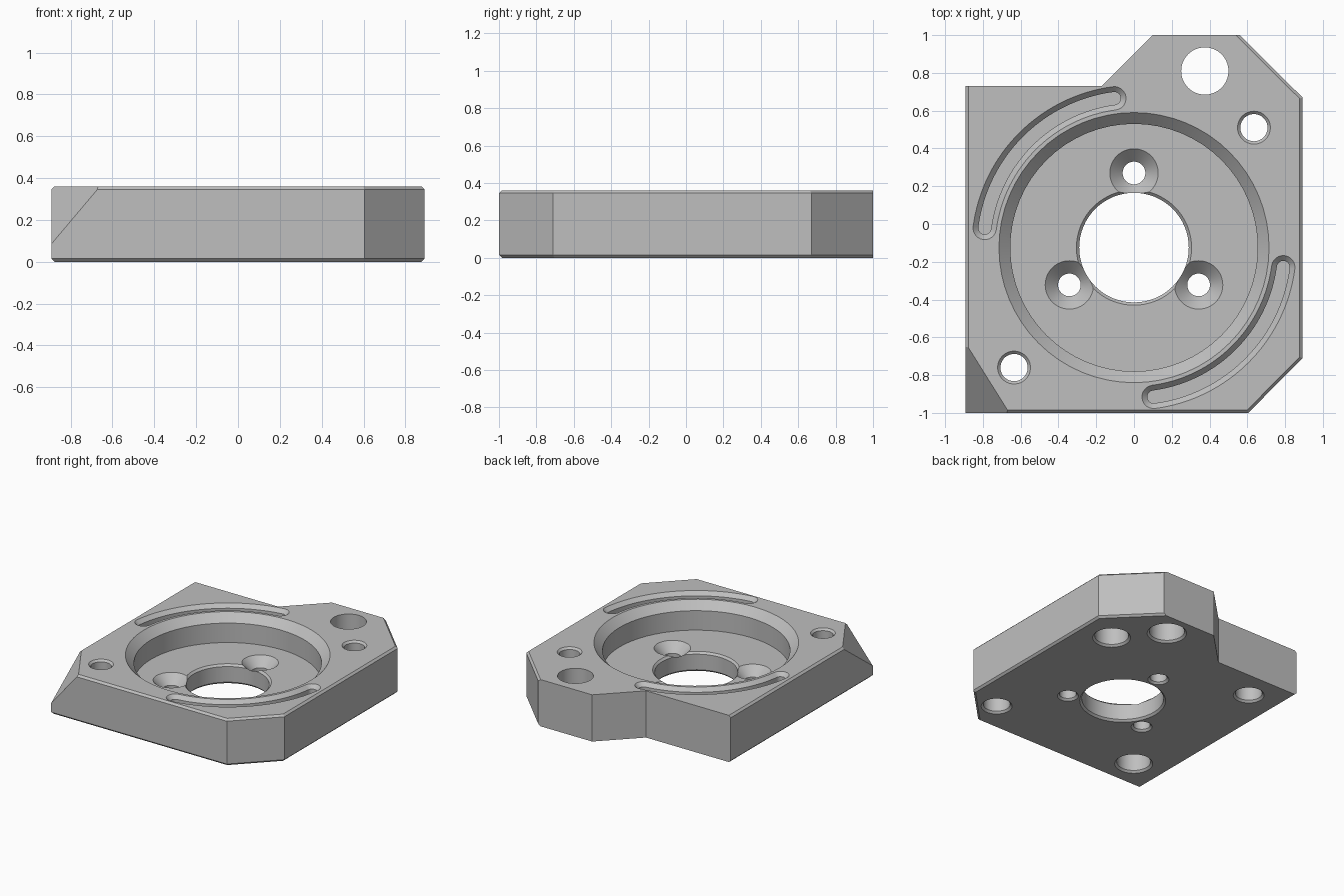
import bpy
import bmesh
from math import cos, sin, pi, radians
from mathutils import Vector

if "Cube" in bpy.data.objects:
    bpy.data.objects.remove(bpy.data.objects["Cube"])

HEIGHT = 0.36
FLOOR = 0.15          # floor of the round recess
EDGE = 0.015          # small chamfer
CENTRE = (0, -0.125)  # axis of the recess and bore

metal = bpy.data.materials.new("grey metal")
metal.use_nodes = True
colour = (0.52, 0.52, 0.52, 1)
metal.diffuse_color = colour
metal.node_tree.nodes["Principled BSDF"].inputs["Base Color"].default_value = colour


def make_object(name, bm):
    bmesh.ops.recalc_face_normals(bm, faces=bm.faces)
    mesh = bpy.data.meshes.new(name)
    bm.to_mesh(mesh)
    bm.free()
    mesh.materials.append(metal)
    ob = bpy.data.objects.new(name, mesh)
    bpy.context.collection.objects.link(ob)
    return ob


def loft(name, rings):
    """Closed solid through a stack of rings with equal point counts."""
    bm = bmesh.new()
    loops = [[bm.verts.new(p) for p in ring] for ring in rings]
    n = len(loops[0])
    for low, high in zip(loops, loops[1:]):
        for i in range(n):
            j = (i + 1) % n
            bm.faces.new((low[i], low[j], high[j], high[i]))
    bm.faces.new(loops[0][::-1])
    bm.faces.new(loops[-1])
    return make_object(name, bm)


def circle(centre, r, z, n=64):
    return [(centre[0] + r * cos(2 * pi * i / n),
             centre[1] + r * sin(2 * pi * i / n), z) for i in range(n)]


def slot_ring(start, end, half, z, radius=0.797):
    """Outline of a curved slot with round ends."""
    pts = []

    def arc(centre, r, a, b, steps):
        for i in range(steps + 1):
            t = radians(a + (b - a) * i / steps)
            pts.append((centre[0] + r * cos(t), centre[1] + r * sin(t), z))

    def on_path(a):
        return (CENTRE[0] + radius * cos(radians(a)),
                CENTRE[1] + radius * sin(radians(a)))

    arc(CENTRE, radius + half, start, end, 32)
    arc(on_path(end), half, end + 15, end + 165, 10)
    arc(CENTRE, radius - half, end, start, 32)
    arc(on_path(start), half, start + 195, start + 345, 10)
    return pts


# Plate outline, extruded
outline = [(-0.892, -1), (0.605, -1), (0.892, -0.71), (0.892, 0.67),
           (0.56, 1), (0.10, 1), (-0.17, 0.73), (-0.892, 0.73)]
bm = bmesh.new()
base = bm.faces.new([bm.verts.new((x, y, 0)) for x, y in outline])
top = bmesh.ops.extrude_face_region(bm, geom=[base])["geom"]
bmesh.ops.translate(bm, vec=(0, 0, HEIGHT),
                    verts=[v for v in top if isinstance(v, bmesh.types.BMVert)])
bmesh.ops.recalc_face_normals(bm, faces=bm.faces)


# Chamfer every rim edge except the three at the back left
def chamfered(edge):
    a, b = (v.co for v in edge.verts)
    mid = (a + b) / 2
    at_back = mid.y > 0.7 and mid.x < 0.5
    return abs(a.z - b.z) < 0.01 and not at_back


bmesh.ops.bevel(bm, geom=[e for e in bm.edges if chamfered(e)], offset=EDGE,
                segments=1, affect='EDGES')

# Sloping cut across the front corner
a, b, c = Vector((-0.892, -0.63, HEIGHT)), Vector((-0.66, -1, HEIGHT)), Vector((-0.892, -1, 0.085))
normal = (b - a).cross(c - a)
if normal.z < 0:
    normal.negate()
cut = bmesh.ops.bisect_plane(bm, geom=bm.verts[:] + bm.edges[:] + bm.faces[:],
                             plane_co=a, plane_no=normal, clear_outer=True)
bmesh.ops.holes_fill(bm, edges=[e for e in bm.edges if e.is_boundary])
plate = make_object("mounting_plate", bm)

cutters = []


def drill(centre, *profile):
    cutters.append(loft("cutter", [circle(centre, r, z) for r, z in profile]))


OVER = 0.02  # overshoot past the surfaces

# Round recess with a wide chamfer
drill(CENTRE, (0.655, FLOOR), (0.655, HEIGHT - 0.06), (0.715 + OVER, HEIGHT + OVER))

# Central bore
drill(CENTRE, (0.29 + EDGE + OVER, -OVER), (0.29, EDGE),
      (0.29, FLOOR - EDGE), (0.29 + EDGE + OVER, FLOOR + OVER))

# Countersunk screw holes
for k in range(3):
    t = radians(90 + 120 * k)
    drill((CENTRE[0] + 0.395 * cos(t), CENTRE[1] + 0.395 * sin(t)),
          (0.06 + EDGE + OVER, -OVER), (0.06, EDGE),
          (0.06, FLOOR - 0.068), (0.128 + OVER, FLOOR + OVER))

# Corner bolt holes, counterbored from below, and blind dowel holes
for s in (-1, 1):
    drill((0.635 * s, CENTRE[1] + 0.635 * s),
          (0.12 + EDGE + OVER, -OVER), (0.12, EDGE), (0.12, 0.2), (0.072, 0.2),
          (0.072, HEIGHT - EDGE), (0.072 + EDGE + OVER, HEIGHT + OVER))
    drill((0.635 * s, CENTRE[1] - 0.635 * s),
          (0.095 + EDGE + OVER, -OVER), (0.095, EDGE), (0.095, 0.2))

# Large plain hole in the back lobe
drill((0.375, 0.81), (0.125 + EDGE + OVER, -OVER), (0.125, EDGE), (0.125, HEIGHT + OVER))

# Two curved grooves
for turn in (0, 180):
    rings = [(0.034, HEIGHT - 0.07), (0.034, HEIGHT - 0.028), (0.062 + OVER, HEIGHT + OVER)]
    cutters.append(loft("cutter", [slot_ring(97.5 + turn, 172.5 + turn, half, z)
                                   for half, z in rings]))

# Apply the cuts and drop the cutters
bpy.context.view_layer.objects.active = plate
for cutter in cutters:
    cutter.hide_render = True
    mod = plate.modifiers.new("cut", 'BOOLEAN')
    mod.operation = 'DIFFERENCE'
    mod.solver = 'EXACT'
    mod.object = cutter
    bpy.ops.object.modifier_apply(modifier=mod.name)
    bpy.data.objects.remove(cutter)

bpy.ops.object.select_all(action='DESELECT')
plate.select_set(True)
bpy.ops.object.shade_smooth_by_angle(angle=radians(25))
